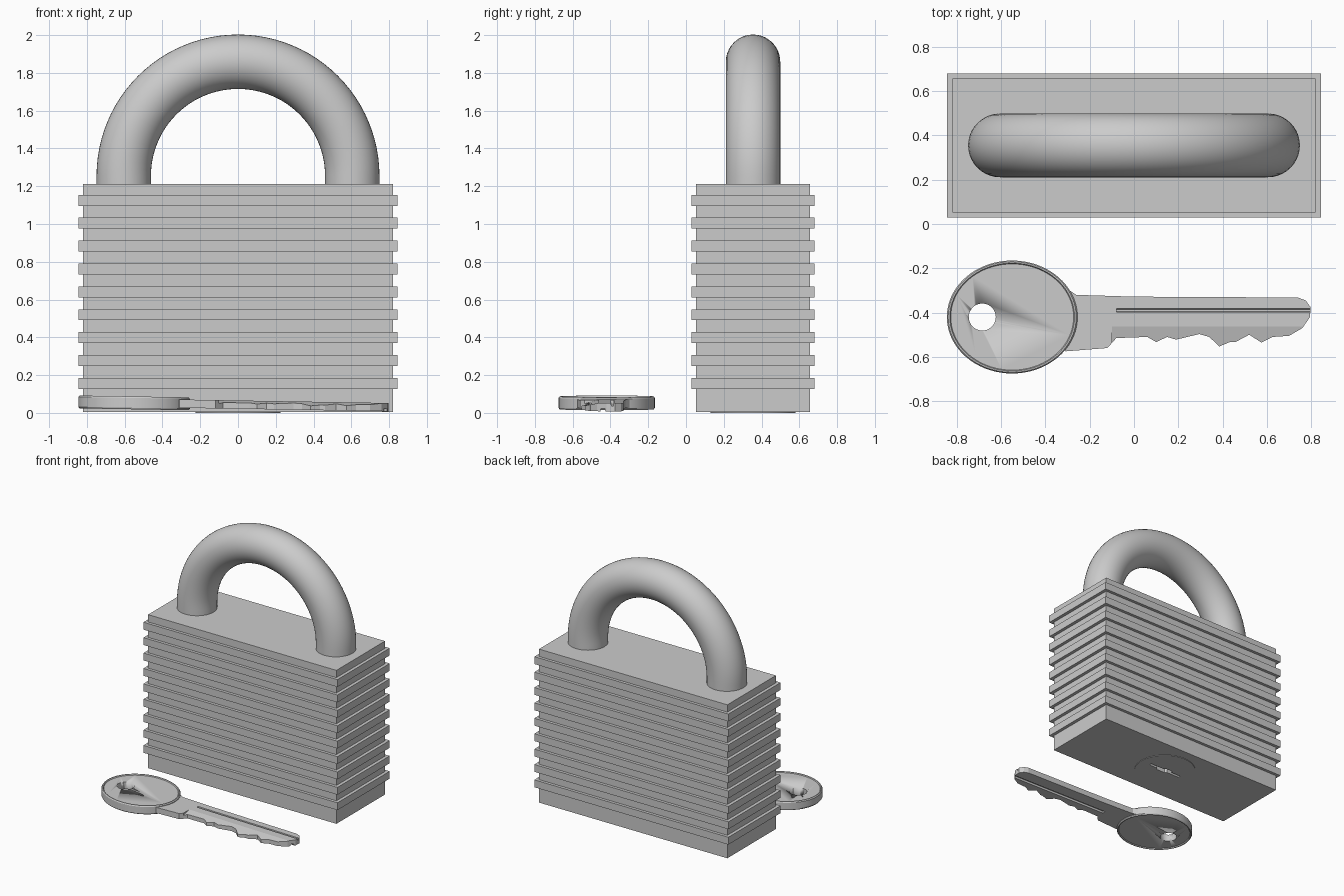
import bpy, math
from mathutils import Matrix

if "Cube" in bpy.data.objects:
    bpy.data.objects.remove(bpy.data.objects["Cube"])


def skin(name, rings, smooth=None):
    """Closed solid from a stack of rings with equal point counts."""
    n = len(rings[0])
    verts = [p for r in rings for p in r]
    faces = [(k * n + i, k * n + (i + 1) % n, (k + 1) * n + (i + 1) % n, (k + 1) * n + i)
             for k in range(len(rings) - 1) for i in range(n)]
    faces += [tuple(range(n))[::-1], tuple(range((len(rings) - 1) * n, len(rings) * n))]
    me = bpy.data.meshes.new(name)
    me.from_pydata(verts, [], faces)
    ob = bpy.data.objects.new(name, me)
    bpy.context.collection.objects.link(ob)
    bpy.ops.object.select_all(action='DESELECT')
    bpy.context.view_layer.objects.active = ob
    ob.select_set(True)
    bpy.ops.object.mode_set(mode='EDIT')
    bpy.ops.mesh.select_all(action='SELECT')
    bpy.ops.mesh.normals_make_consistent(inside=False)
    bpy.ops.object.mode_set(mode='OBJECT')
    if smooth:
        bpy.ops.object.shade_smooth_by_angle(angle=math.radians(smooth))
    return ob


def prism_z(name, pts, z0, z1, smooth=None):
    return skin(name, [[(x, y, z) for x, y in pts] for z in (z0, z1)], smooth)


def prism_x(name, pts, x0, x1):
    return skin(name, [[(x, y, z) for y, z in pts] for x in (x0, x1)])


def ellipse(cx, cy, rx, ry, n):
    return [(cx + rx * math.cos(2 * math.pi * i / n), cy + ry * math.sin(2 * math.pi * i / n))
            for i in range(n)]


def cut(ob, cutters):
    for c in cutters:
        bpy.context.view_layer.objects.active = ob
        m = ob.modifiers.new("cut", 'BOOLEAN')
        m.operation, m.solver, m.object = 'DIFFERENCE', 'EXACT', c
        bpy.ops.object.modifier_apply(modifier=m.name)
        bpy.data.objects.remove(c)


YC = 0.355


def rect(hx, hy, z):
    return [(-hx, YC - hy, z), (hx, YC - hy, z), (hx, YC + hy, z), (-hx, YC + hy, z)]


# lock body: stacked plates, every other one standing proud
core, rib = (0.82, 0.302), (0.845, 0.325)
rings = [rect(*core, 0.004)]
for i in range(9):
    z = 0.127 + i * 0.1212
    rings += [rect(*core, z), rect(*rib, z), rect(*rib, z + 0.058), rect(*core, z + 0.058)]
rings.append(rect(*core, 1.212))
body = skin("lock_body", rings)

# lock cylinder face with a stepped keyhole underneath
plug = prism_z("lock_cylinder", ellipse(0, YC, 0.225, 0.225, 64), 0, 0.05, 30)
slot = [(-0.14, -0.012), (-0.03, -0.012), (-0.02, -0.025), (0.06, -0.025), (0.07, -0.008),
        (0.14, -0.008), (0.14, 0.012), (0.02, 0.012), (0.01, 0.025), (-0.05, 0.025),
        (-0.06, 0.008), (-0.14, 0.008)]
slot = [(x, YC + y) for x, y in slot]
for part in (body, plug):
    cut(part, [prism_z("keyhole_cutter", slot, -0.1, 0.2)])

# shackle: straight legs joined by a half circle
R, r, zc, N = 0.605, 0.144, 1.254, 48
path = [(-R, 1.15, math.pi)]
path += [(R * math.cos(a), zc + R * math.sin(a), a)
         for a in (math.pi * (1 - i / N) for i in range(N + 1))]
path.append((R, 1.15, 0))
skin("shackle", [[(x + u * math.cos(a), YC + v, z + u * math.sin(a))
                  for u, v in ellipse(0, 0, r, r, 40)] for x, z, a in path], 40)

# key bow: oval disc with a raised rim and a hole
KX, KY = -0.55, -0.42
side = [(0.94, 0.027), (0.955, 0.034), (0.98, 0.034), (1.0, 0.026)]
profile = [(s, -z) for s, z in side] + side[::-1]
bow = skin("key_bow", [[(x, y, z) for x, y in ellipse(KX, KY, 0.295 * s, 0.255 * s, 72)]
                       for s, z in profile], 30)
cut(bow, [prism_z("hole_cutter", ellipse(-0.685, -0.42, 0.061, 0.061, 40), -0.1, 0.1, 30)])

# key blade: toothed outline with long grooves and a thinned cutting edge
outline = [(-0.36, -0.50), (-0.31, -0.575), (-0.12, -0.56), (-0.08, -0.515), (0.06, -0.51),
           (0.10, -0.533), (0.15, -0.51), (0.19, -0.522), (0.295, -0.497), (0.34, -0.51),
           (0.385, -0.553), (0.435, -0.532), (0.46, -0.532), (0.52, -0.50), (0.575, -0.535),
           (0.625, -0.51), (0.70, -0.505), (0.76, -0.47), (0.795, -0.42), (0.797, -0.375),
           (0.775, -0.345), (0.74, -0.332), (0.0, -0.328), (-0.26, -0.32), (-0.29, -0.30),
           (-0.36, -0.36)]
blade = prism_z("key_blade", outline, -0.022, 0.022)
cut(blade, [
    prism_x("groove_cutter", [(-0.402, 0.05), (-0.395, 0.006), (-0.385, 0.006), (-0.378, 0.05)],
            -0.08, 0.9),
    prism_x("edge_cutter", [(-0.46, 0.0225), (-0.57, -0.004), (-0.7, -0.004), (-0.7, 0.0225)],
            -0.10, 0.9),
    prism_x("under_cutter", [(-0.46, -0.05), (-0.45, -0.008), (-0.43, -0.008), (-0.42, -0.05)],
            -0.08, 0.9)])

# the key lies on its rim, sloping slightly down to the tip
slope = Matrix.Identity(4)
slope[2][0] = -0.017
lay = Matrix.Translation((0, 0, 0.053)) @ Matrix.Translation((KX, 0, 0)) @ slope @ Matrix.Translation((-KX, 0, 0))
for part in (bow, blade):
    part.data.transform(lay)
